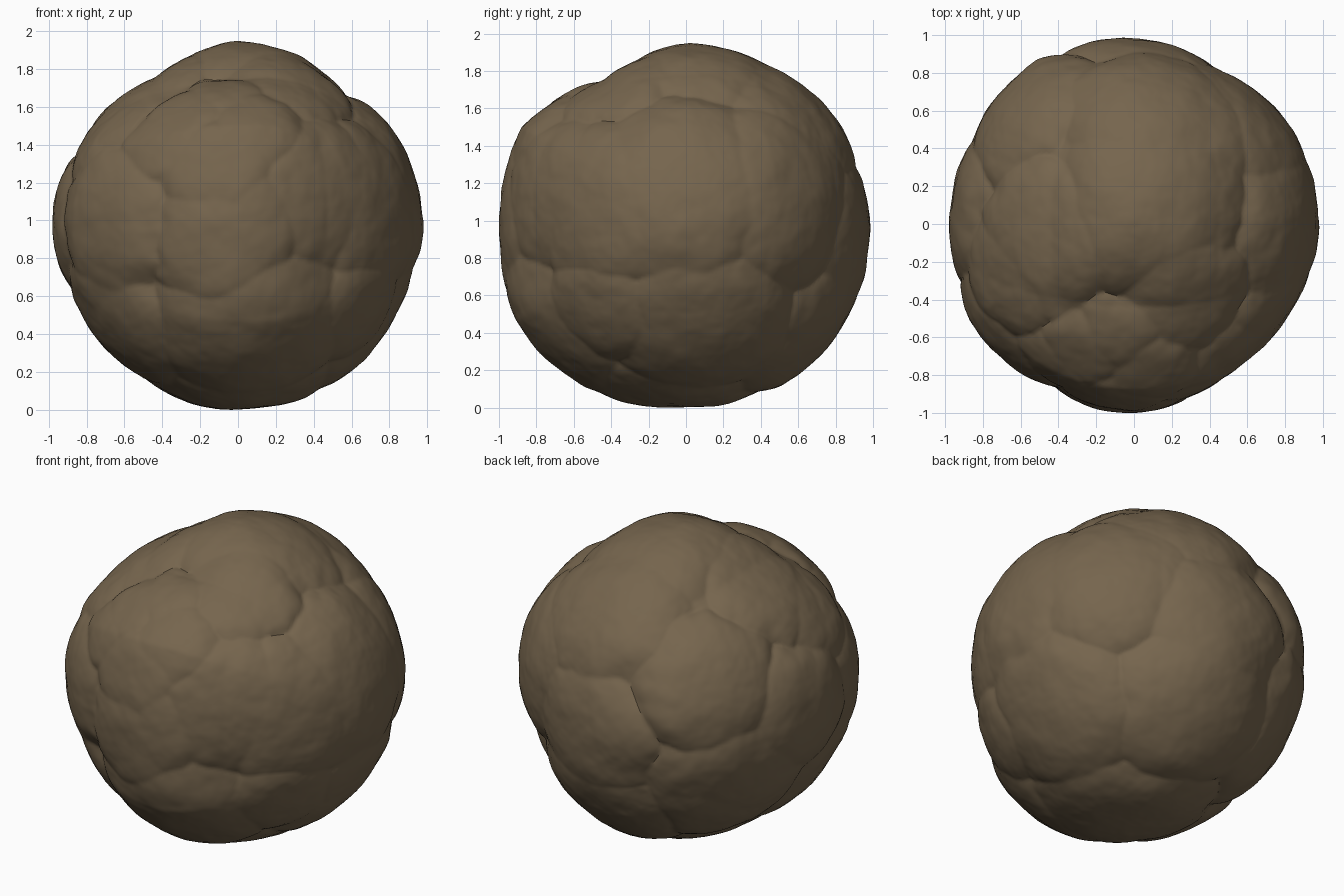
import bpy, bmesh
from math import atan2, tau
from mathutils import Vector, noise

if "Cube" in bpy.data.objects:
    bpy.data.objects.remove(bpy.data.objects["Cube"])

# Girths around the core: plane axes, then percent radius at twelve even angles
GIRTHS = [
    (0, 2, (98, 95, 92, 96, 88, 94, 99, 97, 99, 99, 100, 97)),
    (1, 2, (98, 98, 95, 95, 88, 102, 99, 105, 104, 99, 102, 101)),
    (0, 1, (98, 98, 94, 98, 103, 98, 97, 101, 99, 101, 94, 95)),
]

# Overlapping lobes of the stone: direction and angular size
LOBES = {
    "front plate": (-.1, -.9, -.1, .32),
    "front plate tip": (.1, -.9, 0, .23),
    "lower front": (.1, -.7, -.6, .55),
    "triangle plate": (-.1, -.9, .3, .3),
    "brow": (.1, -.8, .5, .24),
    "cheek": (.5, -.8, .2, .42),
    "cheek rear": (.8, -.5, .1, .5),
    "side plate": (.9, 0, .2, .6),
    "side plate rear": (.7, .6, .2, .55),
    "crown": (.1, .1, .9, .56),
    "crown rear": (.2, .7, .7, .55),
    "crown front": (.3, -.4, .8, .36),
    "shoulder": (-.5, -.1, .7, .45),
    "temple": (-.7, -.3, .5, .32),
    "bump high": (-.1, -.6, .7, .2),
    "bump mid": (-.4, -.7, .4, .2),
    "bump low": (-.3, -.7, .6, .2),
    "left lobe": (-.7, -.6, 0, .4),
    "left corner": (-.9, .1, 0, .4),
    "left foot": (-.7, -.4, -.6, .45),
    "rear knob": (-.6, .6, .3, .42),
    "rear left": (-.7, .5, -.4, .5),
    "rear lobe": (.1, .9, -.1, .45),
    "rear foot": (.1, .7, -.6, .5),
    "right foot": (.7, .1, -.6, .5),
    "right toe": (.7, -.5, -.5, .3),
    "underside": (0, -.1, -.9, .55),
}
lobes = [(Vector(v[:3]).normalized(), v[3]) for v in LOBES.values()]


def core_radius(d):
    # Blend the three girths, each strongest near its own plane
    total = weights = 0
    for i, j, girth in GIRTHS:
        count = len(girth)
        turn = atan2(d[j], d[i]) % tau / tau * count
        k = int(turn)
        a, b = girth[k % count], girth[(k + 1) % count]
        weight = 1 / (d[3 - i - j] ** 2 + .01)
        total += weight * (a + (b - a) * (turn - k)) / 100
        weights += weight
    return total / weights


def relief(d):
    # Ragged lobe outlines, tight creases where lobes meet, fine lumps on top
    warped = d + noise.noise_vector(d * 3) * .06 + noise.noise_vector(d * 8) * .025
    warped.normalize()
    crease = min(.07 * size * (warped.angle(axis) / size) ** 4 for axis, size in lobes)
    return noise.fractal(d * 4, 1, 2, 4) * .008 - min(crease, .07)


# Boulder body
bm = bmesh.new()
bmesh.ops.create_icosphere(bm, subdivisions=7, radius=1)
for v in bm.verts:
    d = v.co.normalized()
    v.co = d * (core_radius(d) + relief(d))

# Rest it on the ground
ground = min(v.co.z for v in bm.verts)
bmesh.ops.translate(bm, verts=bm.verts, vec=(0, 0, -ground))

mesh = bpy.data.meshes.new("boulder")
bm.to_mesh(mesh)
bm.free()
boulder = bpy.data.objects.new("boulder", mesh)
bpy.context.collection.objects.link(boulder)

# Brown stone
stone = bpy.data.materials.new("brown_stone")
stone.use_nodes = True
color = (.18, .13, .075, 1)
stone.diffuse_color = color
stone.node_tree.nodes["Principled BSDF"].inputs["Base Color"].default_value = color
mesh.materials.append(stone)

bpy.context.view_layer.objects.active = boulder
boulder.select_set(True)
bpy.ops.object.shade_smooth_by_angle(angle=.7)
